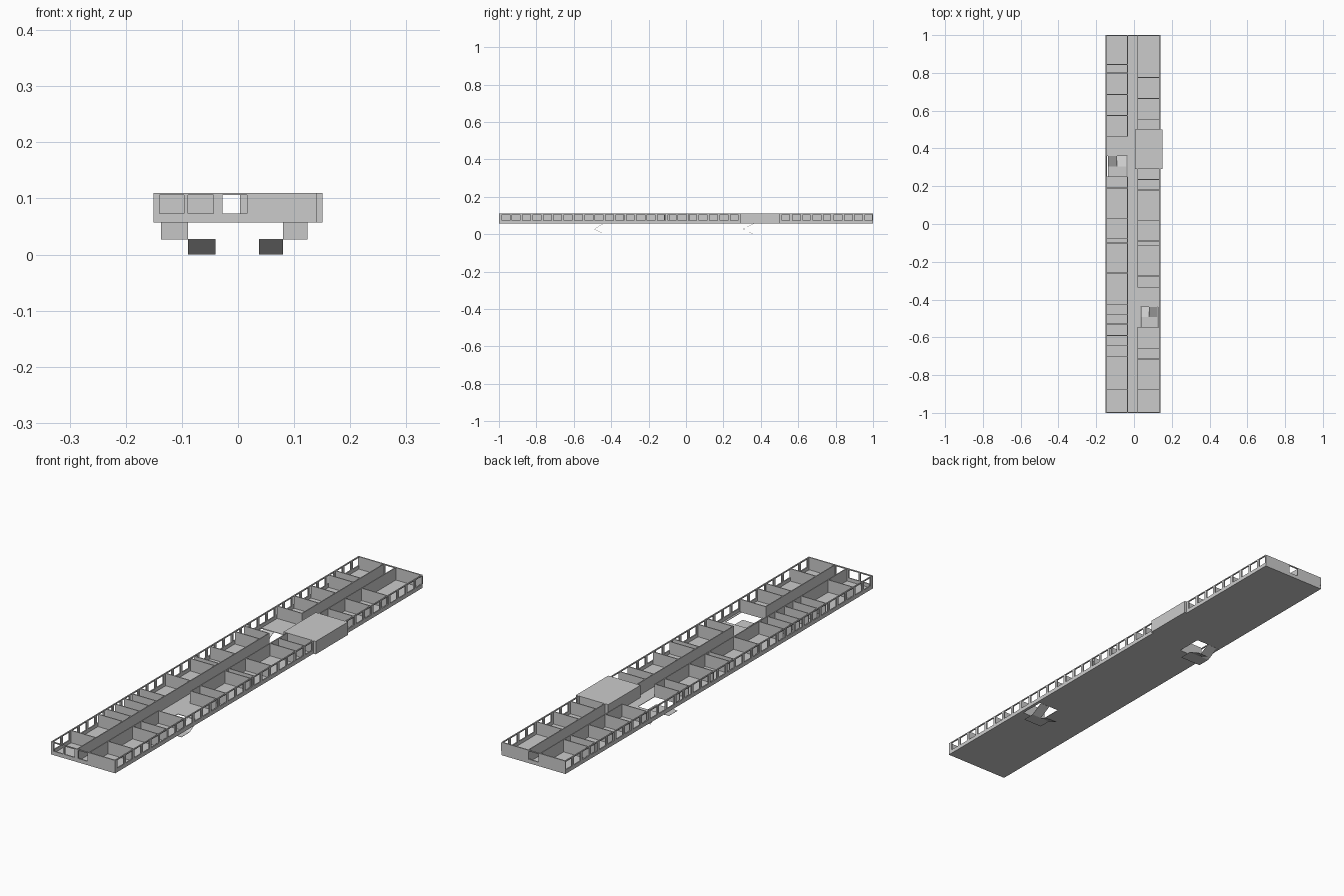
import bpy, bmesh

if "Cube" in bpy.data.objects:
    bpy.data.objects.remove(bpy.data.objects["Cube"])

Z0, Z1 = 0.057, 0.110          # floor underside, wall top
XL, XR = -0.151, 0.141         # outer faces of the long walls
CL, CR = -0.034, 0.020         # corridor wall lines
T, P = 0.005, 0.004            # outer wall and partition thickness
SILL, HEAD = 0.073, 0.106      # window heights


def build(name, boxes):
    """One object made of axis-aligned boxes (x0, x1, y0, y1, z0, z1)."""
    bm = bmesh.new()
    for x0, x1, y0, y1, z0, z1 in boxes:
        for v in bmesh.ops.create_cube(bm, size=1)['verts']:
            v.co = (x1 if v.co.x > 0 else x0,
                    y1 if v.co.y > 0 else y0,
                    z1 if v.co.z > 0 else z0)
    me = bpy.data.meshes.new(name)
    bm.to_mesh(me)
    bm.free()
    ob = bpy.data.objects.new(name, me)
    bpy.context.collection.objects.link(ob)
    return ob


def window_wall(name, axis, a0, a1, b0, b1, windows):
    """Wall running a0..a1 along an axis, b0..b1 thick, with window openings."""
    spans = [(a0, a1, Z0, SILL), (a0, a1, HEAD, Z1)]
    start = a0
    for w0, w1 in windows:
        spans.append((start, w0, SILL, HEAD))
        start = w1
    spans.append((start, a1, SILL, HEAD))
    if axis == 'x':
        build(name, [(s, e, b0, b1, lo, hi) for s, e, lo, hi in spans])
    else:
        build(name, [(b0, b1, s, e, lo, hi) for s, e, lo, hi in spans])


# Floor slab with two stair openings
FT = Z0 + 0.002
hl = (-0.143, -0.034, 0.25, 0.36)
hr = (0.034, 0.128, -0.545, -0.44)
floor = [(CL, hr[0], -1, 1, Z0, FT)]
floor += [(XL, CL, -1, hl[2], Z0, FT), (XL, CL, hl[3], 1, Z0, FT),
          (XL, hl[0], hl[2], hl[3], Z0, FT)]
floor += [(hr[0], XR, -1, hr[2], Z0, FT), (hr[0], XR, hr[3], 1, Z0, FT),
          (hr[1], XR, hr[2], hr[3], Z0, FT)]
build('floor_slab', floor)

# Long outer walls with rows of windows
row = [(-0.985 + 0.0555 * i, -0.985 + 0.0555 * i + 0.043) for i in range(36)]
left_row = [w for w in row if w[0] < 0.99]
right_row = [w for w in row if w[1] < 0.285 or w[0] > 0.50]
window_wall('left_wall', 'y', -1, 1, XL, XL + T, left_row)
window_wall('right_wall', 'y', -1, 1, XR - T, XR, right_row)

# End walls
window_wall('front_wall', 'x', XL, XR, -1, -1 + T,
            [(-0.140, -0.096), (-0.089, -0.044), (-0.028, 0.016)])
window_wall('back_wall', 'x', XL, XR, 1 - T, 1, [(-0.028, 0.016)])

# Corridor walls, open at the stair halls
build('left_corridor_wall', [(CL - P / 2, CL + P / 2, a, b, Z0, Z1)
                             for a, b in ((-1, 0.25), (0.463, 1))])
build('right_corridor_wall', [(CR - P / 2, CR + P / 2, a, b, Z0, Z1)
                              for a, b in ((-1, -0.545), (-0.337, 0.30), (0.49, 1))])

# Room partitions
left_y = [0.845, 0.80, 0.685, 0.575, 0.465, 0.25, 0.19, 0.03, -0.075, -0.10, -0.26,
          -0.425, -0.48, -0.53, -0.59, -0.645, -0.70, -0.875]
right_y = [0.775, 0.665, 0.555, 0.235, 0.18, 0.02, -0.09, -0.115,
           -0.275, -0.335, -0.547, -0.66, -0.715, -0.875]
build('left_partitions', [(XL + T, CL, y - P / 2, y + P / 2, Z0, Z1) for y in left_y])
build('right_partitions', [(CR, XR - T, y - P / 2, y + P / 2, Z0, Z1) for y in right_y])

# Projecting entrance block with a roof
build('entrance_block', [(0.004, 0.151, 0.29, 0.50, Z1 - 0.004, Z1),
                         (0.146, 0.151, 0.29, 0.50, Z0, Z1),
                         (0.004, 0.151, 0.29, 0.295, Z0, Z1),
                         (0.004, 0.151, 0.495, 0.50, Z0, Z1),
                         (0.004, 0.009, 0.29, 0.50, Z0, Z1),
                         (0.136, 0.151, 0.29, 0.50, Z0, FT)])


def stair(name, xb, xm, xa, top, low):
    """Half-turn stair: upper ramp, landing, then lower ramp, as thin sheets."""
    mid = (top + low) / 2
    zm = 0.028
    bm = bmesh.new()
    for x0, x1, y0, z0, y1, z1 in ((xm, xa, top, Z0, mid, zm),
                                   (xb, xa, mid, zm, low, zm),
                                   (xb, xm, mid, zm, top, 0.001)):
        bm.faces.new([bm.verts.new(c) for c in
                      ((x0, y0, z0), (x1, y0, z0), (x1, y1, z1), (x0, y1, z1))])
    bmesh.ops.remove_doubles(bm, verts=bm.verts[:], dist=1e-5)
    for f in bm.faces:
        f.normal_update()
        if f.normal.z < 0:
            f.normal_flip()
    me = bpy.data.meshes.new(name)
    bm.to_mesh(me)
    bm.free()
    ob = bpy.data.objects.new(name, me)
    bpy.context.collection.objects.link(ob)
    ob.modifiers.new('thickness', 'SOLIDIFY').thickness = 0.001


stair('left_stair', -0.040, -0.089, -0.137, 0.36, 0.25)
stair('right_stair', 0.037, 0.080, 0.124, -0.44, -0.545)
